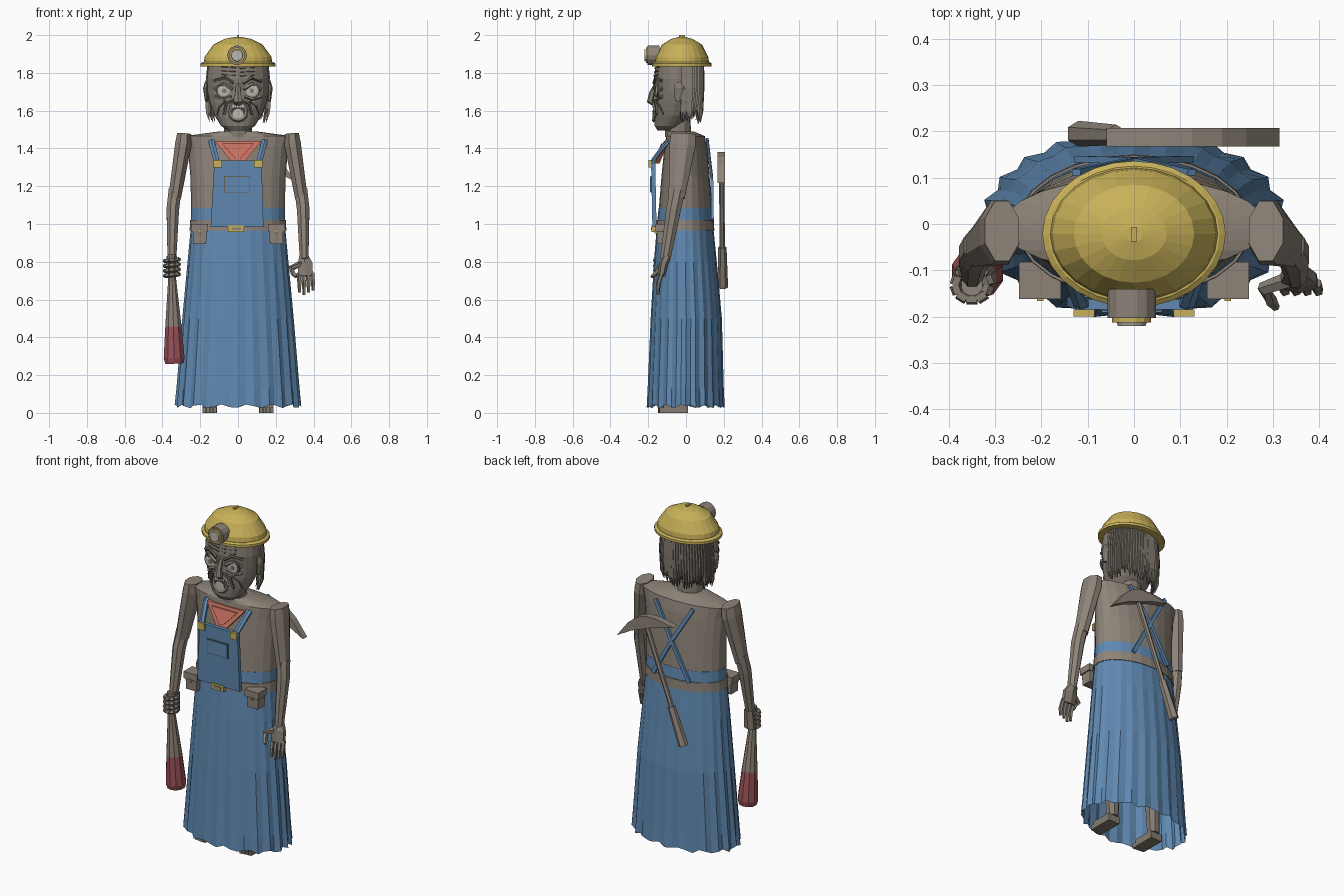
import bpy, bmesh, math, random
from mathutils import Vector

random.seed(4)
if "Cube" in bpy.data.objects:
    bpy.data.objects.remove(bpy.data.objects["Cube"])


def material(name, r, g, b):
    m = bpy.data.materials.new(name)
    m.use_nodes = True
    m.diffuse_color = (r, g, b, 1)
    m.node_tree.nodes["Principled BSDF"].inputs["Base Color"].default_value = (r, g, b, 1)
    return m


CLOTH = material("warm grey", 0.27, 0.23, 0.19)
SKIN = material("skin grey", 0.23, 0.2, 0.165)
HAIR = material("dark grey", 0.13, 0.112, 0.09)
BLUE = material("denim blue", 0.115, 0.25, 0.44)
GOLD = material("hat yellow", 0.58, 0.44, 0.1)
RED = material("scarf red", 0.56, 0.16, 0.12)
WINE = material("wine red", 0.32, 0.085, 0.1)
PALE = material("pale grey", 0.5, 0.48, 0.43)
DARK = material("mouth dark", 0.06, 0.05, 0.045)


def finish(name, mat, bm):
    bmesh.ops.recalc_face_normals(bm, faces=bm.faces)
    me = bpy.data.meshes.new(name)
    bm.to_mesh(me)
    bm.free()
    me.materials.append(mat)
    ob = bpy.data.objects.new(name, me)
    bpy.context.collection.objects.link(ob)
    return ob


def skin_rings(name, mat, rings, caps=True):
    bm = bmesh.new()
    vs = [[bm.verts.new(p) for p in ring] for ring in rings]
    n = len(vs[0])
    for a, b in zip(vs, vs[1:]):
        for i in range(n):
            j = (i + 1) % n
            bm.faces.new((a[i], a[j], b[j], b[i]))
    if caps:
        bm.faces.new(vs[0])
        bm.faces.new(vs[-1])
    return finish(name, mat, bm)


def loft(name, mat, sections, n=24, caps=True, pleat=0, hem=0):
    """Stacked ovals given as (z, half width, front y, back y)."""
    rings = []
    for k, (z, rx, y0, y1) in enumerate(sections):
        ring = []
        for i in range(n):
            a = math.tau * i / n
            f = 1 - pleat * (i % 2) * (len(sections) - k) / len(sections)
            dz = hem * math.sin(i * 1.9) if k == 0 else 0
            ring.append((rx * f * math.cos(a), (y0 + y1) / 2 + (y1 - y0) / 2 * f * math.sin(a), z + dz))
        rings.append(ring)
    return skin_rings(name, mat, rings, caps)


def tube(name, mat, points, radii, n=6):
    """Sweep along points; each radius is a number or an (across, deep) pair."""
    pts = [Vector(p) for p in points]
    span = pts[1] - pts[0]
    ref = Vector((1, 0, 0)) if abs(span.y) > 0.8 * span.length else Vector((0, 1, 0))
    if not isinstance(radii, (list, tuple)):
        radii = [radii] * len(pts)
    rings = []
    for k, p in enumerate(pts):
        d = pts[min(k + 1, len(pts) - 1)] - pts[max(k - 1, 0)]
        u = d.cross(ref).normalized()
        v = d.cross(u).normalized()
        ru, rv = radii[k] if isinstance(radii[k], tuple) else (radii[k], radii[k])
        rings.append([p + u * ru * math.cos(math.tau * (i + .5) / n) + v * rv * math.sin(math.tau * (i + .5) / n)
                      for i in range(n)])
    return skin_rings(name, mat, rings)


def plate(name, mat, outline, y, thick, slope=0):
    """Extruded (x, z) outline; slope leans it back above its lowest point."""
    base = min(z for _, z in outline)
    return skin_rings(name, mat, [[(x, y + t + slope * (z - base), z) for x, z in outline] for t in (0, thick)])


def box(name, mat, x, y, z, sx, sy, sz, taper=1):
    rings = [[(x + a * sx / 2 * f, y + b * sy / 2 * f, z + c * sz / 2)
              for a, b in ((-1, -1), (1, -1), (1, 1), (-1, 1))] for c, f in ((-1, taper), (1, 1))]
    return skin_rings(name, mat, rings)


# Skirt, waist, belt, torso
loft("skirt", BLUE, [(.035, .335, -.208, .205), (.13, .326, -.203, .2), (.5, .295, -.187, .19),
                     (.8, .267, -.17, .163), (.98, .25, -.155, .145)], 48, False, .05, .01)
loft("belt", CLOTH, [(.965, .256, -.16, .15), (1.02, .254, -.158, .148)])
loft("waist", BLUE, [(1.015, .249, -.152, .143), (1.085, .249, -.145, .138)])
loft("torso", CLOTH, [(1.08, .248, -.144, .137), (1.25, .252, -.13, .125), (1.4, .265, -.115, .112),
                      (1.465, .285, -.105, .1), (1.49, .1, -.1, .04)])
loft("neck", SKIN, [(1.46, .075, -.11, .03), (1.58, .07, -.11, .02)], 12)

# Overalls bib with pocket, clasp, straps and scarf
plate("bib", BLUE, [(-.145, .985), (.135, .985), (.125, 1.335), (-.125, 1.335)], -.178, .022, -.02)
plate("bib_pocket", BLUE, [(-.07, 1.17), (.06, 1.17), (.06, 1.25), (-.07, 1.25)], -.191, .009)
plate("pocket_seam", HAIR, [(-.074, 1.166), (.064, 1.166), (.064, 1.254), (-.074, 1.254)], -.187, .006)
box("belt_clasp", GOLD, -.01, -.172, .975, .085, .02, .035)
box("clasp_inset", CLOTH, -.01, -.181, .975, .05, .008, .015)
plate("scarf", RED, [(-.125, 1.44), (.125, 1.44), (.025, 1.32), (-.025, 1.32)], -.165, .025, .4)
plate("scarf_fold", RED, [(-.085, 1.425), (.085, 1.425), (.012, 1.345), (-.012, 1.345)], -.164, .02, .4)
for s, side in ((1, "left"), (-1, "right")):
    tube(side + "_front_strap", BLUE, [(s * .108, -.18, 1.3), (s * .115, -.172, 1.34), (s * .135, -.115, 1.415),
                                       (s * .14, -.09, 1.44)], [(.018, .012)] * 4)
    box(side + "_strap_buckle", GOLD, s * .108, -.192, 1.32, .045, .015, .04)
    tube(side + "_back_strap", BLUE, [(s * .125, .112, 1.45), (0, .137, 1.24), (-s * .12, .14, 1.02)],
         [(.015, .01)] * 3, 4)
    # Belt pouches
    box(side + "_pouch", CLOTH, s * .203, -.12, .94, .075, .07, .09, .92)
    box(side + "_pouch_flap", CLOTH, s * .203, -.122, .98, .09, .08, .04)
    box(side + "_pouch_stud", GOLD, s * .203, -.16, .957, .014, .012, .016)
    # Legs and feet
    tube(side + "_leg", SKIN, [(s * .14, -.02, .5), (s * .145, -.01, .04)], [.05, .035], 8)
    box(side + "_foot", SKIN, s * .15, -.055, .022, .075, .13, .044)
    for k in range(4):
        box(side + "_toe", SKIN, s * (.122 + .019 * k), -.128, .014, .016, .04 - .005 * k, .028)
    # Arms
    tube(side + "_upper_arm", CLOTH, [(s * .285, -.015, 1.478), (s * .29, -.018, 1.42), (s * .335, -.05, 1.14)],
         [(.04, .07), (.047, .075), (.036, .046)], 8)
    tube(side + "_forearm", CLOTH, [(s * .333, -.045, 1.18), (s * .345, -.065, 1.08), (s * .35, -.11, .815)],
         [(.037, .043), (.036, .042), (.025, .03)], 8)

# Open left hand
tube("left_palm", SKIN, [(.348, -.1, .83), (.355, -.118, .79), (.357, -.13, .725)],
     [(.026, .024), (.045, .024), (.046, .02)])
for k in range(4):
    x = .322 + .024 * k
    tube("left_finger", SKIN, [(x, -.128, .74), (x + .004, -.145, .69), (x + .004, -.148, .625 + .012 * abs(k - 1))],
         [.012, .012, .008], 5)
tube("left_thumb", SKIN, [(.335, -.12, .79), (.28, -.14, .765), (.295, -.165, .735), (.308, -.182, .72)],
     [.018, .016, .014, .008], 5)

# Right fist gripping the bat
tube("right_palm", SKIN, [(-.35, -.1, .83), (-.352, -.105, .72)], [(.032, .024), (.038, .022)])
for k in range(4):
    z = .73 + .026 * k
    ring = [(-.35 + .037 * math.cos(a), -.132 + .032 * math.sin(a), z + .004 * math.cos(a))
            for a in [math.tau * i / 10 for i in range(11)]]
    loop = [Vector(p) for p in ring]
    for a, b in zip(loop, loop[1:]):
        tube("right_finger", SKIN, [a, b], .0125, 5)
tube("bat_handle", CLOTH, [(-.35, -.132, .84), (-.349, -.132, .72), (-.342, -.115, .46)], [.024, .021, .045], 10)
tube("bat_barrel", WINE, [(-.342, -.115, .46), (-.338, -.105, .29), (-.337, -.104, .262)], [.045, .058, .05], 10)

# Head
HEAD = [(1.495, .055, -.15, -.05), (1.52, .09, -.166, -.02), (1.575, .125, -.168, .03), (1.64, .15, -.166, .06),
        (1.7, .163, -.162, .072), (1.77, .165, -.17, .075), (1.86, .155, -.158, .07)]
loft("head", SKIN, HEAD, 20)


def on_face(x, z, out=0.0):
    for a, b in zip(HEAD, HEAD[1:]):
        if a[0] <= z <= b[0]:
            t = (z - a[0]) / (b[0] - a[0])
            rx, y0, y1 = (a[i] + (b[i] - a[i]) * t for i in (1, 2, 3))
            return (x, (y0 + y1) / 2 - (y1 - y0) / 2 * math.sqrt(max(0, 1 - (x / rx) ** 2)) - out, z)


def crease(name, mat, path, r):
    return tube(name, mat, [on_face(x, z, r * .3) for x, z in path], r, 5)


def disc(name, mat, centre, r, depth, n=14):
    x, y, z = centre
    return tube(name, mat, [(x, y + depth, z), (x, y - depth, z), (x, y - depth * 1.4, z)], [r, r, r * .7], n)


tube("nose", SKIN, [(0, -.16, 1.74), (0, -.18, 1.69), (0, -.19, 1.65), (0, -.165, 1.63)],
     [(.012, .01), (.017, .016), (.028, .018), (.02, .01)])
disc("mouth", DARK, on_face(0, 1.597), .042, .004)
circle = [(.046 * math.cos(a), 1.597 + .048 * math.sin(a)) for a in [math.tau * i / 12 for i in range(13)]]
crease("lips", SKIN, circle, .011)
disc("tongue", PALE, on_face(0, 1.58, .003), .03, .004, 10)
for k in range(5):
    x, y, z = on_face(-.026 + .013 * k, 1.625, .007)
    box("tooth", PALE, x, y, z, .01, .008, .018)
for s, side in ((1, "left"), (-1, "right")):
    disc(side + "_eye_socket", HAIR, on_face(s * .075, 1.705, -.002), .041, .005)
    disc(side + "_eye", PALE, on_face(s * .075, 1.705, .003), .032, .006)
    disc(side + "_pupil", SKIN, on_face(s * .073, 1.705, .012), .013, .002, 10)
    crease(side + "_upper_lid", SKIN, [(s * .03, 1.715), (s * .075, 1.742), (s * .12, 1.712)], .011)
    crease(side + "_brow", HAIR, [(s * .025, 1.745), (s * .07, 1.775), (s * .125, 1.757)], .009)
    crease(side + "_eye_bag", SKIN, [(s * .035, 1.675), (s * .075, 1.661), (s * .12, 1.675)], .009)
    crease(side + "_moustache_fold", HAIR, [(s * .018, 1.655), (s * .06, 1.638), (s * .075, 1.58)], .009)
    crease(side + "_cheek_line", HAIR, [(s * .065, 1.65), (s * .1, 1.62), (s * .11, 1.58)], .005)
    for k in range(3):
        crease(side + "_forehead_line", HAIR, [(s * .01, 1.785 + .02 * k), (s * .09, 1.79 + .02 * k)], .004)
    tube(side + "_ear", SKIN, [(s * .165, -.04, 1.75), (s * .172, -.035, 1.72), (s * .167, -.045, 1.65)],
         [(.01, .018), (.013, .03), (.008, .014)], 7)

# Hanging hair strands round the back and sides
for layer in range(2):
    for i in range(30):
        a = math.radians(6 + 168 * i / 29)
        k = 1 - .07 * layer
        x, y = .168 * k * math.cos(a), -.03 + .12 * k * math.sin(a)
        end = random.uniform(1.53, 1.6)
        tube("hair_strand", HAIR if layer else SKIN,
             [(x * .93, y, 1.85), (x, y, 1.72), (x * .98, y - .005, end + .05), (x * .9, y - .012, end)],
             [.009, .011, .009, .002], 4)

# Hard hat and lamp
loft("hat_brim", GOLD, [(1.835, .198, -.18, .136), (1.85, .198, -.18, .136), (1.858, .185, -.17, .125)], 28)
loft("hat_dome", GOLD, [(1.845, .183, -.167, .123), (1.885, .177, -.162, .118), (1.95, .13, -.127, .085),
                        (1.98, .07, -.078, .035), (1.99, .02, -.038, -.006)], 24)
box("hat_knob", GOLD, 0, -.022, 1.99, .012, .032, .02)
tube("lamp_body", CLOTH, [(-.005, -.14, 1.893), (-.005, -.203, 1.893)], .052, 14)
tube("lamp_ring", GOLD, [(-.005, -.195, 1.893), (-.005, -.213, 1.893)], .042, 14)
tube("lamp_lens", PALE, [(-.005, -.205, 1.893), (-.005, -.22, 1.893)], [.035, .03], 14)

# Pickaxe slung across the back
top, low = Vector((.15, .187, 1.37)), Vector((-.12, .195, .665))
axis = (top - low).normalized()
tube("pick_handle", CLOTH, [low, top], .014, 6)
tube("pick_grip", CLOTH, [low, low.lerp(top, .3)], [.028, .022], 6)
outline = [(-.2, -.05), (-.1, .012), (-.035, .035), (.035, .035), (.1, .012), (.2, -.05), (.09, -.035), (-.09, -.035)]
plate("pick_head", CLOTH, [(.145 + u * axis.z + v * axis.x, 1.335 - u * axis.x + v * axis.z) for u, v in outline],
      .167, .04)
